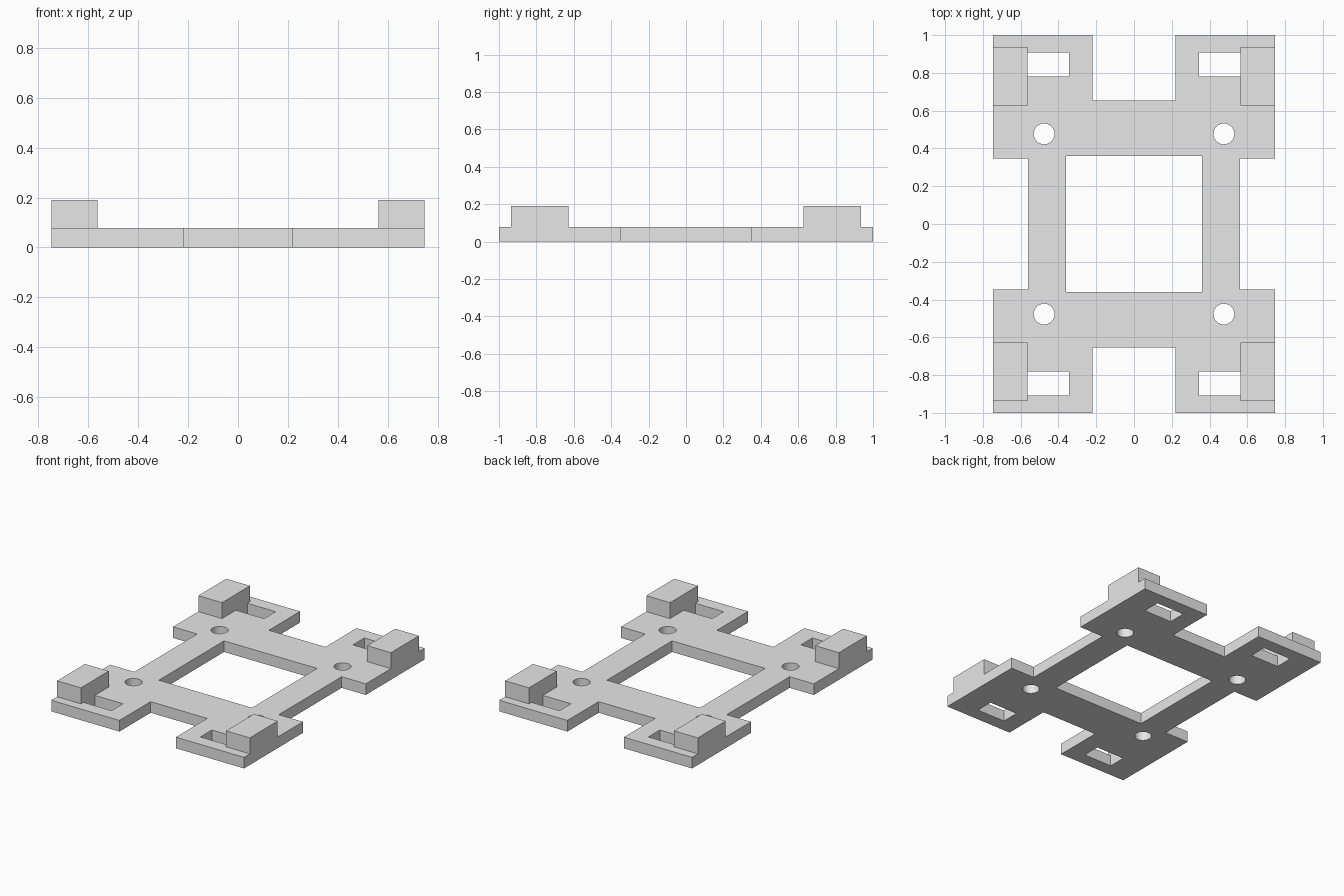
import bpy, bmesh, math

if "Cube" in bpy.data.objects:
    bpy.data.objects.remove(bpy.data.objects["Cube"])

grey = bpy.data.materials.new("light_grey")
grey.diffuse_color = (0.8, 0.8, 0.8, 1)
grey.use_nodes = True
grey.node_tree.nodes["Principled BSDF"].inputs["Base Color"].default_value = grey.diffuse_color

THICK = 0.078      # plate thickness
TOP = 0.19         # top of the corner blocks
SIGNS = [(1, 1), (-1, 1), (-1, -1), (1, -1)]


def rect(x0, x1, y0, y1):
    return [(x0, y0), (x1, y0), (x1, y1), (x0, y1)]


def circle(cx, cy, r, n=48):
    return [(cx + r * math.cos(2 * math.pi * i / n),
             cy + r * math.sin(2 * math.pi * i / n)) for i in range(n)]


def plate(name, loops, z0, z1):
    """Extrude closed loops (first is the outline, the others are holes)."""
    cu = bpy.data.curves.new(name + "_profile", 'CURVE')
    cu.dimensions = '2D'
    cu.fill_mode = 'BOTH'
    cu.extrude = (z1 - z0) / 2
    for pts in loops:
        sp = cu.splines.new('POLY')
        sp.points.add(len(pts) - 1)
        for p, (x, y) in zip(sp.points, pts):
            p.co = (x, y, 0, 1)
        sp.use_cyclic_u = True
    tmp = bpy.data.objects.new(name + "_profile", cu)
    bpy.context.collection.objects.link(tmp)
    dg = bpy.context.evaluated_depsgraph_get()
    me = bpy.data.meshes.new_from_object(tmp.evaluated_get(dg))
    bpy.data.objects.remove(tmp)
    # weld caps to walls and lift into place
    bm = bmesh.new()
    bm.from_mesh(me)
    bmesh.ops.remove_doubles(bm, verts=bm.verts, dist=1e-5)
    bmesh.ops.translate(bm, verts=bm.verts, vec=(0, 0, (z0 + z1) / 2))
    bmesh.ops.recalc_face_normals(bm, faces=bm.faces)
    bm.to_mesh(me)
    bm.free()
    me.name = name
    me.materials.clear()
    me.materials.append(grey)
    ob = bpy.data.objects.new(name, me)
    bpy.context.collection.objects.link(ob)
    bpy.ops.object.select_all(action='DESELECT')
    ob.select_set(True)
    bpy.context.view_layer.objects.active = ob
    bpy.ops.object.shade_smooth_by_angle(angle=math.radians(30))
    return ob


# Frame outline: one quadrant, mirrored around
quarter = [(0.56, 0.348), (0.747, 0.348), (0.747, 1.0),
           (0.219, 1.0), (0.219, 0.655)]
outline = []
for sx, sy in SIGNS:
    pts = quarter if sx * sy > 0 else quarter[::-1]
    outline += [(sx * x, sy * y) for x, y in pts]

# Central window, four strap slots and four screw holes
loops = [outline, rect(-0.361, 0.361, -0.361, 0.361)]
for sx, sy in SIGNS:
    loops.append([(sx * x, sy * y) for x, y in rect(0.344, 0.563, 0.781, 0.908)])
    loops.append(circle(sx * 0.476, sy * 0.477, 0.055))
plate("frame_plate", loops, 0, THICK)

# Raised blocks on the four feet
for sx, sy in SIGNS:
    name = "block_%s_%s" % ("back" if sy > 0 else "front",
                            "right" if sx > 0 else "left")
    plate(name, [[(sx * x, sy * y) for x, y in rect(0.563, 0.747, 0.627, 0.936)]],
          THICK, TOP)
